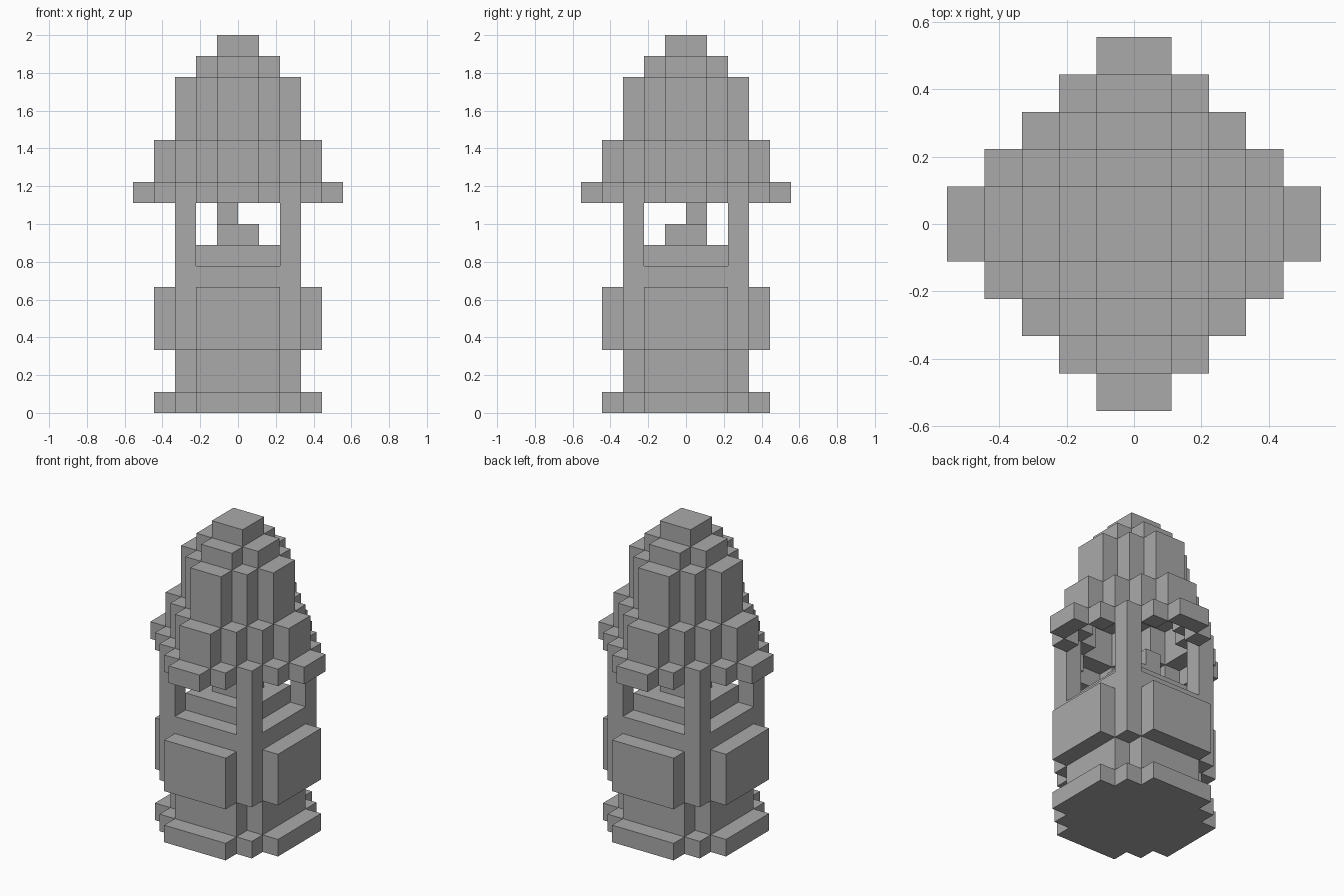
import bpy
import bmesh
from mathutils import Matrix, Vector

cube = bpy.data.objects.get("Cube")
if cube:
    bpy.data.objects.remove(cube, do_unlink=True)

UNIT = 1 / 9  # side of one building block

# Stone material
GREY = (0.4, 0.4, 0.4, 1)
stone = bpy.data.materials.new("stone_grey")
stone.use_nodes = True
stone.diffuse_color = GREY
stone.node_tree.nodes["Principled BSDF"].inputs["Base Color"].default_value = GREY


def build(name, boxes):
    """One object from boxes given as (x0, x1, y0, y1, z0, z1) in blocks."""
    bm = bmesh.new()
    for x0, x1, y0, y1, z0, z1 in boxes:
        middle = Vector((x0 + x1, y0 + y1, z0 + z1)) * UNIT / 2
        size = Vector((x1 - x0, y1 - y0, z1 - z0)) * UNIT
        bmesh.ops.create_cube(bm, size=1, matrix=Matrix.LocRotScale(middle, None, size))
    mesh = bpy.data.meshes.new(name)
    bm.to_mesh(mesh)
    bm.free()
    mesh.materials.append(stone)
    obj = bpy.data.objects.new(name, mesh)
    bpy.context.collection.objects.link(obj)


def square(half, z0, z1):
    return (-half, half, -half, half, z0, z1)


def side_plates(half, inner, outer, z0, z1):
    """One plate on each of the four sides."""
    plates = []
    for a, b in ((inner, outer), (-outer, -inner)):
        plates.append((a, b, -half, half, z0, z1))
        plates.append((-half, half, a, b, z0, z1))
    return plates


def spans(k):
    """Mirrored block positions; the two middle blocks are joined."""
    return [(-1, 1)] if k == 1 else [(k - 1, k), (-k, 1 - k)]


def stepped_ring(n, z0, z1):
    """Diamond-shaped ring, one block thick."""
    return [(*xs, *ys, z0, z1)
            for a in range(1, n + 1)
            for xs in spans(a) for ys in spans(n + 1 - a)]


# Foot and lower body
build("foot", [square(3, 0, 1)] + side_plates(2, 3, 4, 0, 1))
build("lower_body", [square(2, 1, 3)] + side_plates(2, 2, 3, 1, 3))
build("body", [square(3, 3, 7)])
build("side_panels", side_plates(2, 3, 4, 3, 6))

# Corner posts framing the open windows
build("corner_posts", [(*xs, *ys, 7, 10) for xs in spans(3) for ys in spans(3)])

# Inner lamp
build("lamp_floor", [square(2, 7, 8)])
build("lamp_base", [square(1, 8, 9)])
build("lamp_flame", [(-1, 0, 0, 1, 9, 10)])

# Hollow stepped roof
roof = {"roof_eaves": (5, 10, 11), "roof_lower": (4, 11, 13),
        "roof_upper": (3, 13, 16), "roof_shoulder": (2, 16, 17),
        "roof_cap": (1, 17, 18)}
for part, (n, z0, z1) in roof.items():
    build(part, stepped_ring(n, z0, z1))
